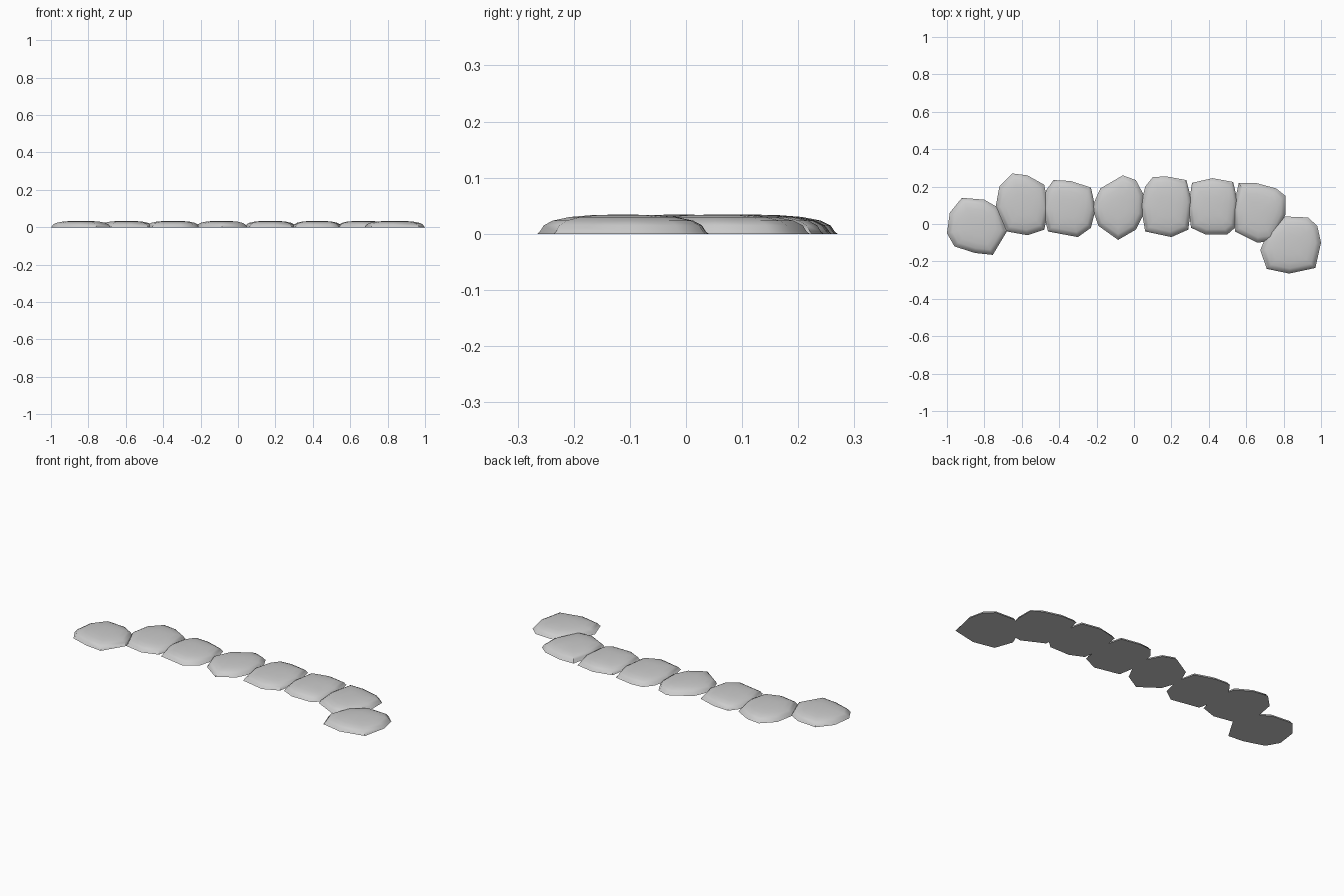
import bpy, bmesh
from mathutils import Vector

if "Cube" in bpy.data.objects:
    bpy.data.objects.remove(bpy.data.objects["Cube"])

# Dome profile shared by every stone: (outline scale, height)
PROFILE = [(1.0, 0.0), (0.97, 0.004), (0.925, 0.015), (0.82, 0.0235),
           (0.62, 0.030), (0.35, 0.0335)]
TOP = 0.0345


def stone(name, outline):
    """Domed, flat-bottomed stepping stone from a plan outline."""
    pts = [Vector(p) for p in outline]
    lo = Vector((min(p.x for p in pts), min(p.y for p in pts)))
    hi = Vector((max(p.x for p in pts), max(p.y for p in pts)))
    c = (lo + hi) / 2
    bm = bmesh.new()
    rings = []
    for s, z in PROFILE:
        rings.append([bm.verts.new((*(c + (p - c) * s), z)) for p in pts])
    n = len(pts)
    for a, b in zip(rings, rings[1:]):
        for i in range(n):
            j = (i + 1) % n
            bm.faces.new((a[i], a[j], b[j], b[i]))
    peak = bm.verts.new((c.x, c.y, TOP))
    for i in range(n):
        bm.faces.new((rings[-1][i], rings[-1][(i + 1) % n], peak))
    bm.faces.new(rings[0])
    bmesh.ops.recalc_face_normals(bm, faces=bm.faces)
    me = bpy.data.meshes.new(name)
    bm.to_mesh(me)
    bm.free()
    ob = bpy.data.objects.new(name, me)
    bpy.context.collection.objects.link(ob)
    bpy.ops.object.select_all(action='DESELECT')
    ob.select_set(True)
    bpy.context.view_layer.objects.active = ob
    bpy.ops.object.shade_smooth_by_angle(angle=0.6)


# Stones from left to right along the path
stone("stone_1", [(-1, -.05), (-.985, .06), (-.92, .14), (-.8, .13), (-.73, .09),
                  (-.68, -.04), (-.755, -.165), (-.85, -.155), (-.96, -.12)])
stone("stone_2", [(-.74, .09), (-.72, .2), (-.65, .27), (-.57, .26), (-.48, .21),
                  (-.455, .08), (-.48, -.03), (-.57, -.06), (-.68, -.04)])
stone("stone_3", [(-.49, .08), (-.47, .18), (-.43, .235), (-.34, .23), (-.23, .195),
                  (-.205, .08), (-.23, -.02), (-.3, -.07), (-.46, -.04)])
stone("stone_4", [(-.225, .09), (-.18, .19), (-.06, .26), (.01, .235), (.05, .16),
                  (.05, .05), (.01, -.03), (-.085, -.085), (-.19, -.01)])
stone("stone_5", [(.035, .1), (.06, .2), (.1, .25), (.17, .255), (.28, .235),
                  (.31, .12), (.29, -.03), (.2, -.07), (.06, -.04)])
stone("stone_6", [(.29, .09), (.31, .22), (.42, .245), (.53, .225), (.555, .12),
                  (.54, -.02), (.5, -.055), (.38, -.055), (.305, -.02)])
stone("stone_7", [(.53, .08), (.56, .22), (.65, .22), (.76, .19), (.81, .15),
                  (.81, .05), (.74, -.09), (.66, -.1), (.54, -.04)])
stone("stone_8", [(.675, -.14), (.72, -.03), (.81, .04), (.93, .035), (.98, -.01),
                  (1, -.1), (.97, -.235), (.83, -.265), (.71, -.24)])
